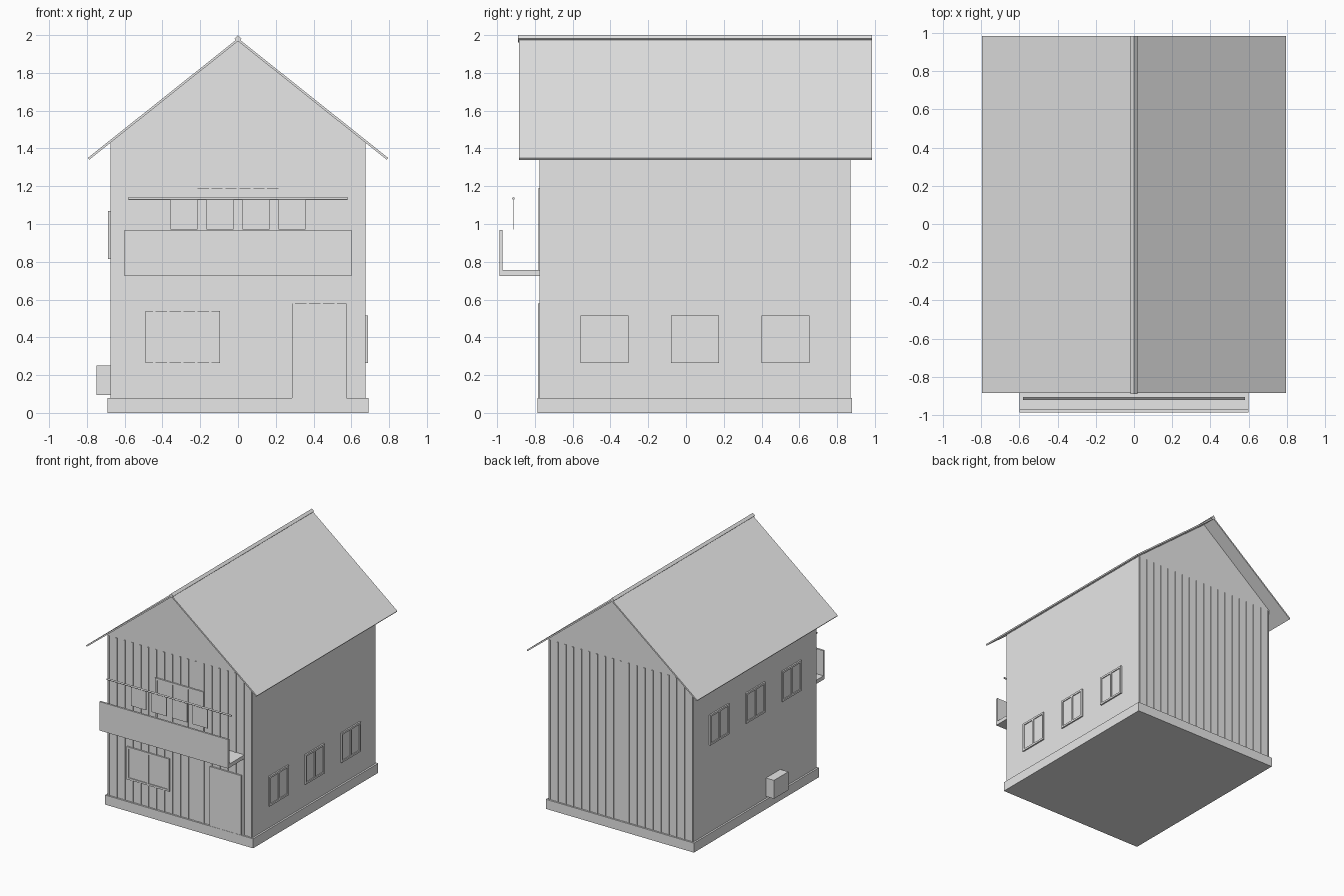
import bpy
import bmesh

cube = bpy.data.objects.get("Cube")
if cube:
    bpy.data.objects.remove(cube, do_unlink=True)

grey = bpy.data.materials.new("plain_grey")
grey.use_nodes = True
grey.diffuse_color = (0.8, 0.8, 0.8, 1)
grey.node_tree.nodes["Principled BSDF"].inputs["Base Color"].default_value = (0.8, 0.8, 0.8, 1)


def finish(name, bm):
    bmesh.ops.recalc_face_normals(bm, faces=bm.faces)
    mesh = bpy.data.meshes.new(name)
    bm.to_mesh(mesh)
    bm.free()
    mesh.materials.append(grey)
    obj = bpy.data.objects.new(name, mesh)
    bpy.context.collection.objects.link(obj)
    return obj


def add_box(bm, xs, ys, zs):
    """Add a box spanning the three (low, high) ranges."""
    verts = bmesh.ops.create_cube(bm, size=1)["verts"]
    for v in verts:
        for axis, (low, high) in enumerate((xs, ys, zs)):
            v.co[axis] = low if v.co[axis] < 0 else high


def box(name, xs, ys, zs):
    bm = bmesh.new()
    add_box(bm, xs, ys, zs)
    return finish(name, bm)


def prism(name, profile, y0, y1):
    """Extrude an x-z outline along y."""
    bm = bmesh.new()
    face = bm.faces.new([bm.verts.new((x, y0, z)) for x, z in profile])
    moved = bmesh.ops.extrude_face_region(bm, geom=[face])["geom"]
    for v in moved:
        if isinstance(v, bmesh.types.BMVert):
            v.co.y = y1
    return finish(name, bm)


def window(name, wall, sign, axis, span, zs, panes=2, depth=0.012, bar=0.016):
    """Framed window on a wall plane; axis is the wall's horizontal direction."""
    bm = bmesh.new()

    def slab(h, z, d):
        out = sorted((wall - sign * 0.01, wall + sign * d))
        if axis == "x":
            add_box(bm, h, out, z)
        else:
            add_box(bm, out, h, z)

    (a, b), (low, high) = span, zs
    slab((a + bar, b - bar), (low + bar, high - bar), depth * 0.4)
    slab((a, b), (low, low + bar), depth)
    slab((a, b), (high - bar, high), depth)
    for i in range(panes + 1):
        start = a + (b - a - bar) * i / panes
        slab((start, start + bar), (low + bar, high - bar), depth)
    return finish(name, bm)


FRONT, BACK, SIDE = -0.77, 0.865, 0.675
EAVE, APEX = 1.435, 1.972

# Plinth and gabled body
box("plinth", (-0.69, 0.69), (-0.785, 0.88), (0, 0.08))
prism("house_body", [(-SIDE, 0.05), (SIDE, 0.05), (SIDE, EAVE), (0, APEX), (-SIDE, EAVE)],
      FRONT, BACK)

# Vertical battens on the front and back walls
for name, wall in (("front_battens", FRONT), ("back_battens", BACK)):
    bm = bmesh.new()
    for i in range(19):
        x = (i - 9) * 0.0738
        add_box(bm, (x - 0.007, x + 0.007), (wall - 0.006, wall + 0.006), (0.08, 1.425))
    finish(name, bm)

# Thin roof and ridge cap
prism("roof", [(0, 1.983), (0.795, 1.35), (0.788, 1.34), (0, 1.968),
               (-0.788, 1.34), (-0.795, 1.35)], -0.885, 0.985)
prism("ridge_cap", [(0, 1.962), (0.019, 1.981), (0, 2.0), (-0.019, 1.981)], -0.89, 0.985)

# Side windows, low on the left wall and high on the right wall
for i, y in enumerate((-0.432, 0.048, 0.528), 1):
    span = (y - 0.127, y + 0.127)
    window(f"left_window_{i}", SIDE, 1, "y", span, (0.265, 0.515))
    window(f"right_window_{i}", -SIDE, -1, "y", span, (0.815, 1.07))

# Front openings
window("lower_front_window", FRONT, -1, "x", (-0.49, -0.095), (0.265, 0.54))
window("balcony_window", FRONT, -1, "x", (-0.225, 0.225), (0.75, 1.19), panes=3)
box("front_door", (0.285, 0.575), (-0.783, FRONT + 0.01), (0.08, 0.58))

# Balcony with open ends
box("balcony_floor", (-0.6, 0.6), (-0.972, FRONT + 0.005), (0.725, 0.757))
box("balcony_panel", (-0.6, 0.6), (-0.988, -0.972), (0.725, 0.968))

# Drying rod and hanging towels
bpy.ops.mesh.primitive_cylinder_add(vertices=12, radius=0.007, depth=1.16,
                                    location=(0, -0.914, 1.135), rotation=(0, 1.5708, 0))
rod = bpy.context.object
rod.name = "drying_rod"
rod.data.materials.append(grey)
bpy.ops.object.shade_smooth_by_angle()
for i in range(4):
    x = (i - 1.5) * 0.191
    box(f"towel_{i + 1}", (x - 0.071, x + 0.071), (-0.916, -0.912), (0.97, 1.135))

# Outdoor unit on the right wall
box("outdoor_unit", (-0.75, -SIDE + 0.005), (-0.29, -0.1), (0.095, 0.25))
